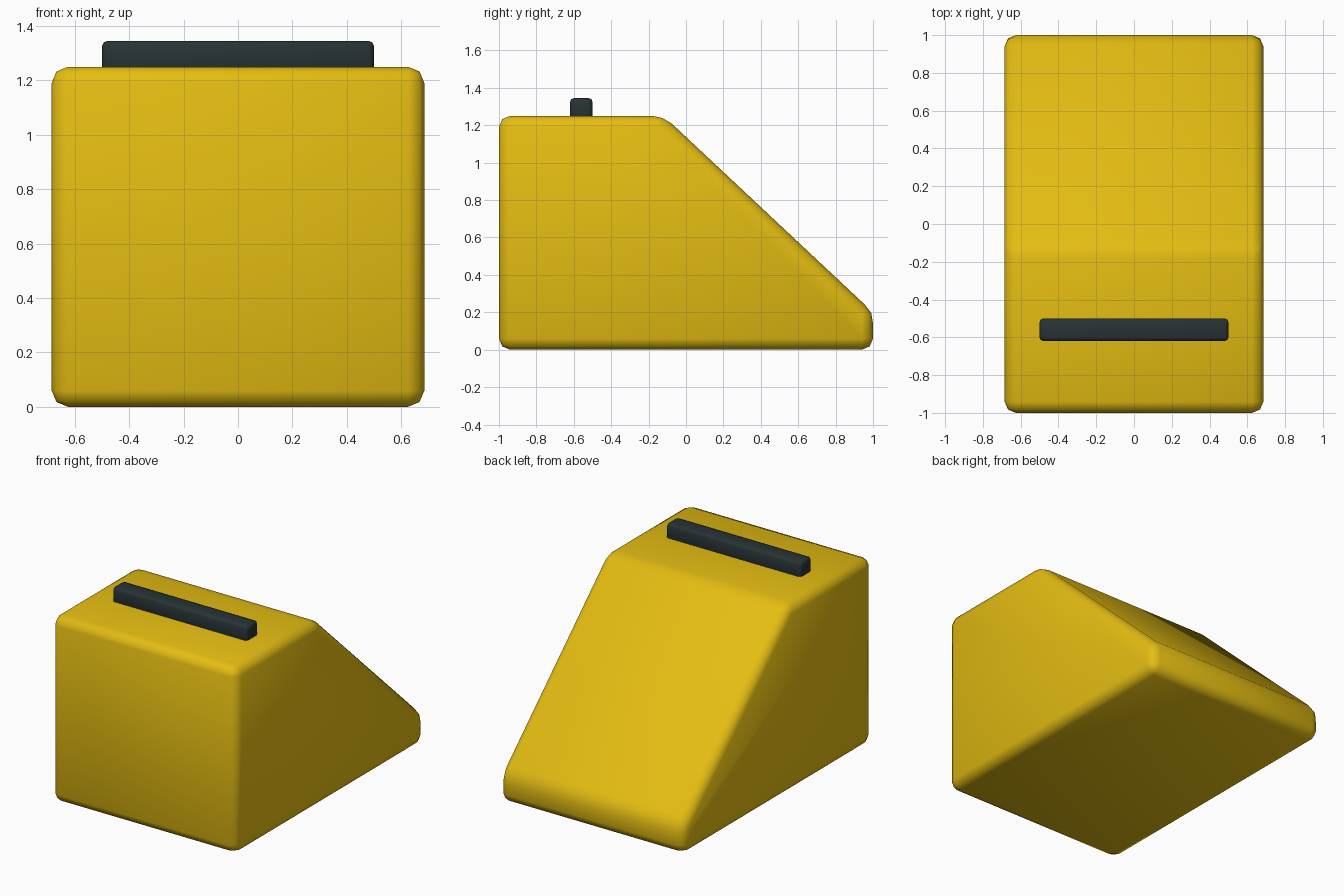
import bpy, bmesh

if "Cube" in bpy.data.objects:
    bpy.data.objects.remove(bpy.data.objects["Cube"])

def material(name, rgb):
    m = bpy.data.materials.new(name)
    m.diffuse_color = (*rgb, 1)
    m.use_nodes = True
    m.node_tree.nodes["Principled BSDF"].inputs["Base Color"].default_value = m.diffuse_color
    return m

def prism(name, profile, half_width, bevel, mat):
    """Extrude a (y, z) profile along x and round its edges."""
    bm = bmesh.new()
    face = bm.faces.new([bm.verts.new((-half_width, y, z)) for y, z in profile])
    ext = bmesh.ops.extrude_face_region(bm, geom=[face])
    new = [v for v in ext["geom"] if isinstance(v, bmesh.types.BMVert)]
    bmesh.ops.translate(bm, vec=(2 * half_width, 0, 0), verts=new)
    bmesh.ops.recalc_face_normals(bm, faces=bm.faces[:])
    mesh = bpy.data.meshes.new(name)
    bm.to_mesh(mesh)
    bm.free()
    mesh.materials.append(mat)
    mesh.shade_smooth()
    obj = bpy.data.objects.new(name, mesh)
    bpy.context.collection.objects.link(obj)
    mod = obj.modifiers.new("rounded_edges", "BEVEL")
    mod.width = bevel
    mod.segments = 2
    mod.limit_method = "ANGLE"
    return obj

yellow = material("yellow", (0.78, 0.51, 0.006))
charcoal = material("charcoal", (0.021, 0.033, 0.035))

# Wedge-shaped body with a sloping rear face
prism("wedge_body", [(-1, 0), (1, 0), (1, 0.2), (-0.12, 1.25), (-1, 1.25)],
      0.685, 0.06, yellow)

# Dark bar across the top
prism("top_bar", [(-0.62, 1.225), (-0.5, 1.225), (-0.5, 1.345), (-0.62, 1.345)],
      0.5, 0.02, charcoal)
